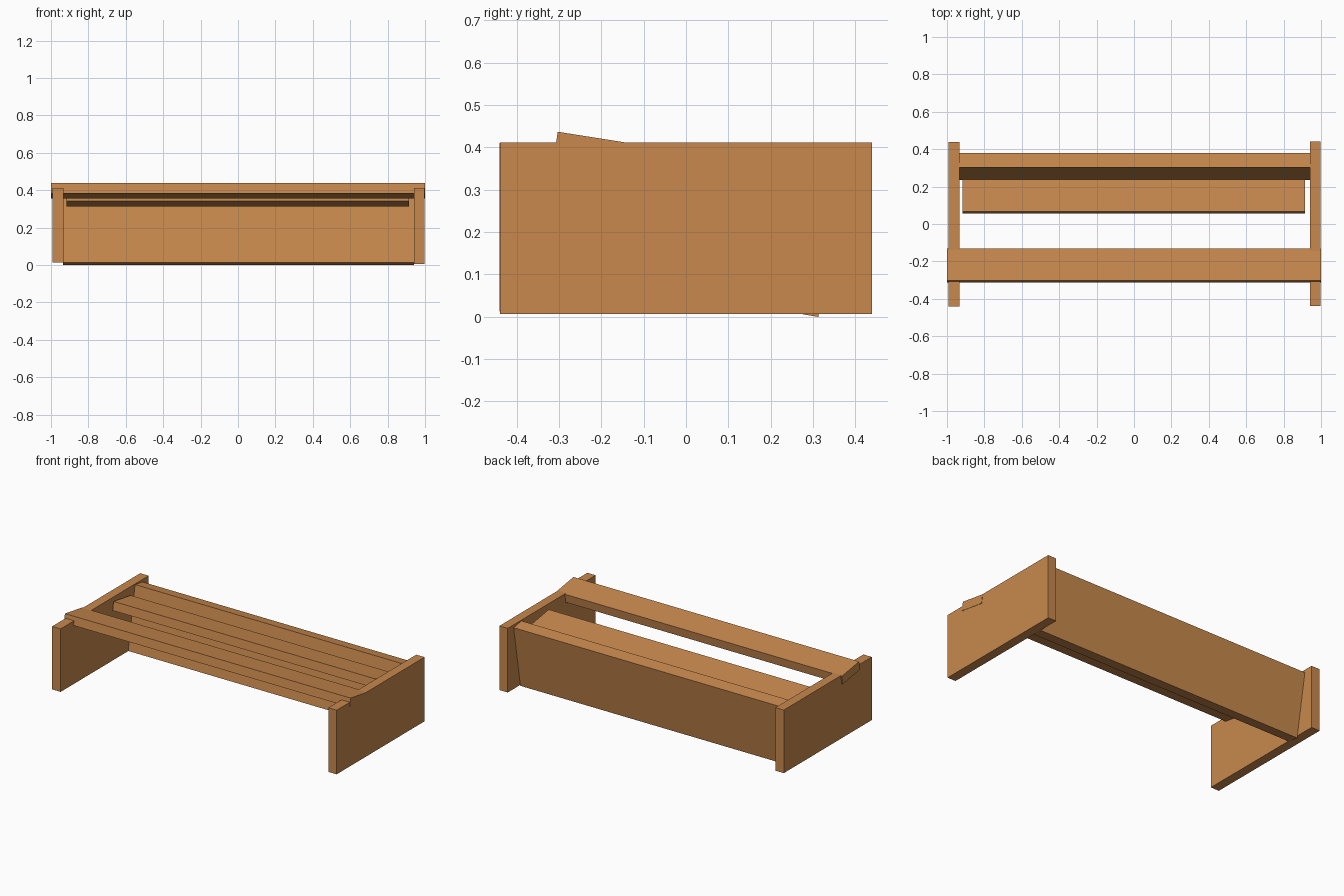
import bpy, bmesh
from math import radians
from mathutils import Matrix, Vector

if "Cube" in bpy.data.objects:
    bpy.data.objects.remove(bpy.data.objects["Cube"])

wood = bpy.data.materials.new("wood")
wood.diffuse_color = (0.58, 0.25, 0.075, 1)
wood.use_nodes = True
wood.node_tree.nodes["Principled BSDF"].inputs["Base Color"].default_value = wood.diffuse_color


def board(name, x0, x1, depth, height, corner, tilt=0.0):
    """Plank from x0 to x1; corner = (y, z) of its front top edge, tilted about x."""
    bm = bmesh.new()
    bmesh.ops.create_cube(bm, size=1)
    bmesh.ops.scale(bm, vec=(x1 - x0, depth, height), verts=bm.verts)
    bmesh.ops.translate(bm, vec=(0, depth / 2, -height / 2), verts=bm.verts)
    bmesh.ops.transform(bm, matrix=Matrix.Rotation(radians(tilt), 4, 'X'), verts=bm.verts)
    me = bpy.data.meshes.new(name)
    bm.to_mesh(me)
    bm.free()
    me.materials.append(wood)
    ob = bpy.data.objects.new(name, me)
    ob.location = Vector(((x0 + x1) / 2, corner[0], corner[1]))
    bpy.context.collection.objects.link(ob)
    return ob


# Upright end panels, the left one sits a touch higher and further forward
board("left_end_panel", -0.992, -0.933, 0.88, 0.399, (-0.441, 0.411))
board("right_end_panel", 0.94, 0.998, 0.879, 0.406, (-0.439, 0.412))

# Seat slats sloping down towards the back
board("front_slat", -1.0, 1.0, 0.174, 0.055, (-0.303, 0.437), -9)
board("rear_slat", -0.918, 0.915, 0.174, 0.055, (0.066, 0.395), -9)

# Leaning back board between the end panels
board("back_board", -0.936, 0.941, 0.079, 0.4, (0.303, 0.407), -9.8)
